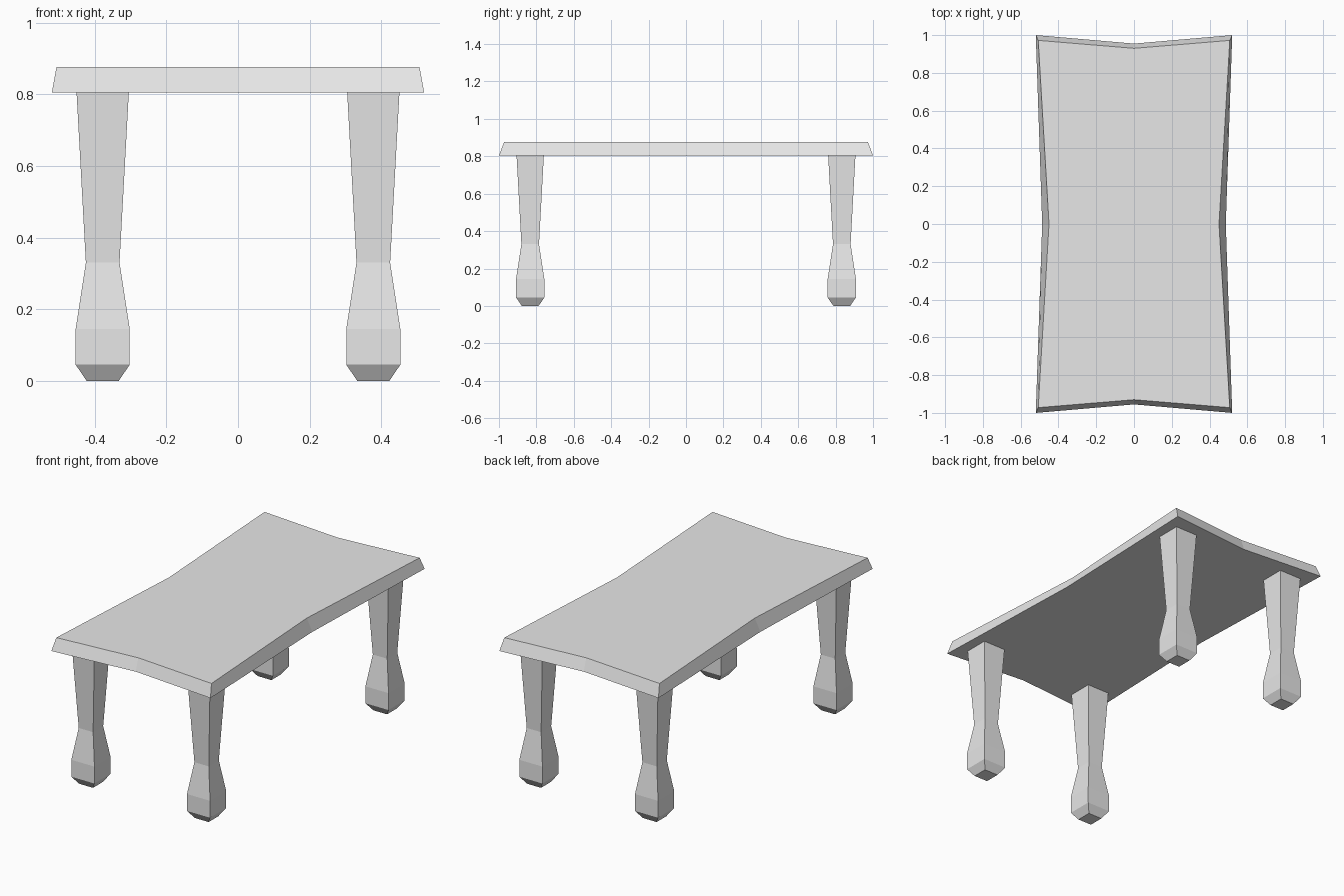
import bpy
import bmesh

cube = bpy.data.objects.get("Cube")
if cube:
    bpy.data.objects.remove(cube, do_unlink=True)

grey = bpy.data.materials.new("light_grey")
grey.use_nodes = True
colour = (0.8, 0.8, 0.8, 1)
grey.diffuse_color = colour
grey.node_tree.nodes["Principled BSDF"].inputs["Base Color"].default_value = colour


def loft(name, rings, location=(0, 0, 0)):
    """Skin a stack of rings with the same point count and cap both ends."""
    bm = bmesh.new()
    loops = [[bm.verts.new(p) for p in ring] for ring in rings]
    n = len(loops[0])
    for low, high in zip(loops, loops[1:]):
        for i in range(n):
            j = (i + 1) % n
            bm.faces.new((low[i], low[j], high[j], high[i]))
    bm.faces.new(loops[0][::-1])
    bm.faces.new(loops[-1])
    bmesh.ops.recalc_face_normals(bm, faces=bm.faces)
    mesh = bpy.data.meshes.new(name)
    bm.to_mesh(mesh)
    bm.free()
    mesh.materials.append(grey)
    obj = bpy.data.objects.new(name, mesh)
    obj.location = location
    bpy.context.collection.objects.link(obj)
    return obj


def waisted_ring(x, y, mid_x, mid_y, z):
    """Rectangle whose four sides pinch inward at their middles."""
    return [(x, y, z), (0, mid_y, z), (-x, y, z), (-mid_x, 0, z),
            (-x, -y, z), (0, -mid_y, z), (x, -y, z), (mid_x, 0, z)]


def square_ring(half, z):
    return [(half, half, z), (-half, half, z), (-half, -half, z), (half, -half, z)]


# Table top: bevelled slab with pinched sides
loft("table_top", [waisted_ring(0.52, 1.0, 0.486, 0.955, 0.805),
                   waisted_ring(0.507, 0.972, 0.45, 0.93, 0.877)])

# Four square turned legs: half width and height up the profile
leg_profile = [(0.045, 0), (0.0755, 0.045), (0.0755, 0.145), (0.047, 0.33), (0.073, 0.806)]
for end, sy in (("front", -1), ("back", 1)):
    for side, sx in (("right", -1), ("left", 1)):
        loft(f"{end}_{side}_leg", [square_ring(h, z) for h, z in leg_profile],
             (sx * 0.378, sy * 0.833, 0))
